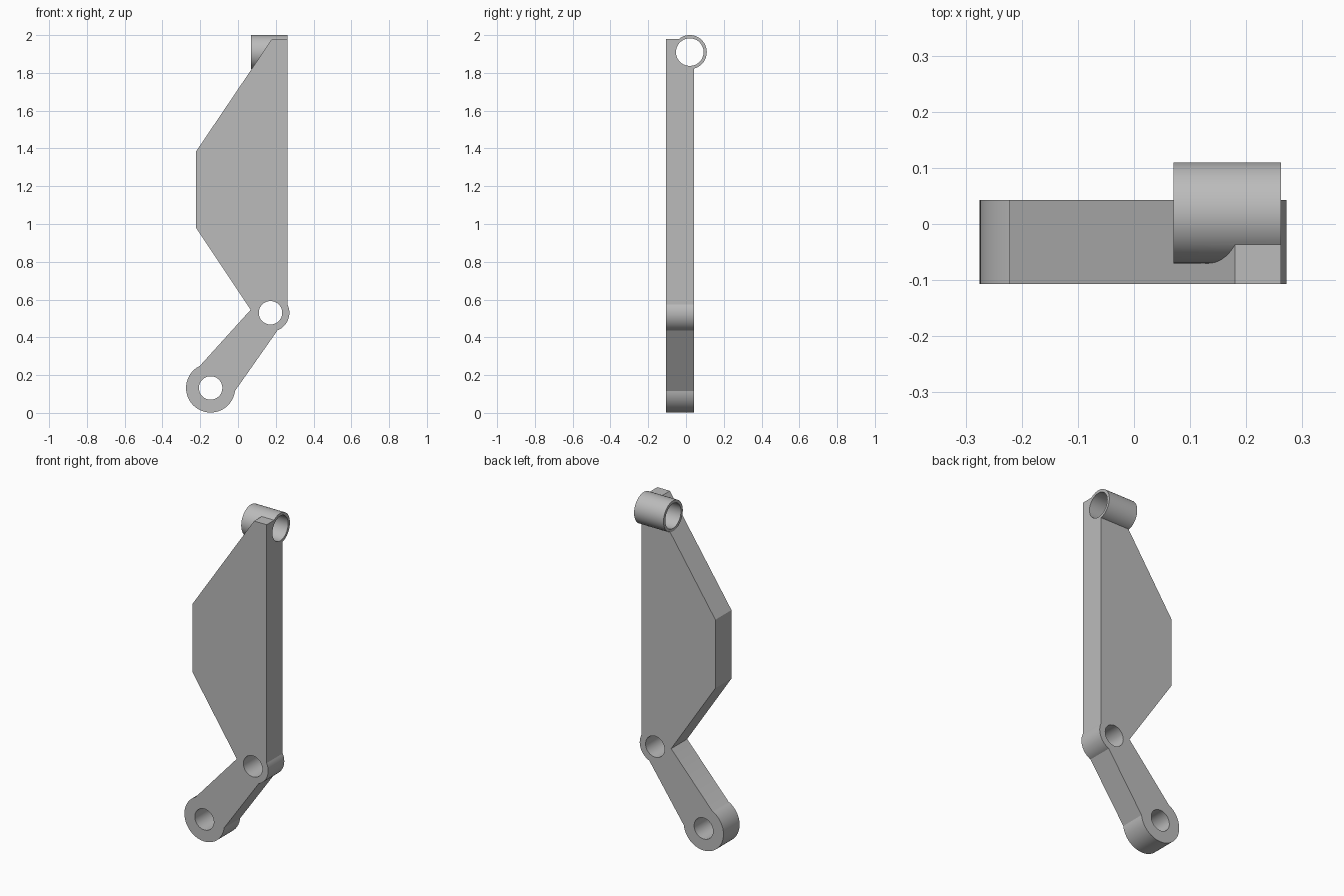
import bpy, bmesh
from math import cos, sin, radians
from mathutils import Matrix, Vector

if "Cube" in bpy.data.objects:
    bpy.data.objects.remove(bpy.data.objects["Cube"])

FRONT, BACK = -0.107, 0.043
EDGE = 0.262
LOWER = (-0.145, 0.132)
ELBOW = (0.172, 0.53)
TUBE_Y, TUBE_Z = 0.02, 1.91
TUBE_LEFT = 0.07

grey = bpy.data.materials.new("plain_grey")
grey.use_nodes = True
grey.diffuse_color = (0.5, 0.5, 0.5, 1)
grey.node_tree.nodes["Principled BSDF"].inputs["Base Color"].default_value = grey.diffuse_color


def make_object(name, bm):
    bmesh.ops.recalc_face_normals(bm, faces=bm.faces)
    mesh = bpy.data.meshes.new(name)
    bm.to_mesh(mesh)
    bm.free()
    mesh.materials.append(grey)
    obj = bpy.data.objects.new(name, mesh)
    bpy.context.collection.objects.link(obj)
    return obj


def arc(centre, radius, start, end, steps):
    angles = [radians(start + (end - start) * i / steps) for i in range(steps + 1)]
    return [(centre[0] + radius * cos(a), centre[1] + radius * sin(a)) for a in angles]


def cylinder(name, start, end, radius):
    start, end = Vector(start), Vector(end)
    axis = end - start
    bm = bmesh.new()
    turn = axis.to_track_quat('Z', 'Y').to_matrix().to_4x4()
    bmesh.ops.create_cone(bm, cap_ends=True, segments=64, radius1=radius, radius2=radius,
                          depth=axis.length, matrix=Matrix.Translation((start + end) / 2) @ turn)
    return make_object(name, bm)


def combine(target, tool, operation):
    mod = target.modifiers.new(tool.name, 'BOOLEAN')
    mod.operation, mod.solver, mod.object = operation, 'EXACT', tool
    bpy.context.view_layer.objects.active = target
    bpy.ops.object.modifier_apply(modifier=mod.name)
    bpy.data.objects.remove(tool)


# Flat arm: tapered web, rounded elbow and round lower eye in one profile
profile = [(EDGE, 1.98), (0.18, 1.98), (-0.222, 1.384), (-0.222, 0.98), (0.067, 0.546)]
profile += arc(LOWER, 0.13, 116, 353, 48)
profile += arc(ELBOW, 0.1, -68, 25.8, 20)
bm = bmesh.new()
face = bm.faces.new([bm.verts.new((x, FRONT, z)) for x, z in profile])
side = bmesh.ops.extrude_face_region(bm, geom=[face])
bmesh.ops.translate(bm, vec=(0, BACK - FRONT, 0),
                    verts=[v for v in side["geom"] if isinstance(v, bmesh.types.BMVert)])
arm = make_object("lever_arm", bm)

# Cross tube at the top, then its bore
combine(arm, cylinder("top_tube", (TUBE_LEFT, TUBE_Y, TUBE_Z), (EDGE, TUBE_Y, TUBE_Z), 0.09), 'UNION')
combine(arm, cylinder("tube_bore", (TUBE_LEFT - 0.1, TUBE_Y, TUBE_Z),
                      (EDGE + 0.1, TUBE_Y, TUBE_Z), 0.073), 'DIFFERENCE')

# Pin holes through the elbow and the lower eye
for name, (x, z) in (("elbow_hole", ELBOW), ("lower_hole", LOWER)):
    combine(arm, cylinder(name, (x, FRONT - 0.1, z), (x, BACK + 0.1, z), 0.062), 'DIFFERENCE')

# Smooth round walls, crisp edges
bpy.ops.object.select_all(action='DESELECT')
arm.select_set(True)
bpy.context.view_layer.objects.active = arm
bpy.ops.object.shade_smooth_by_angle(angle=radians(20))
